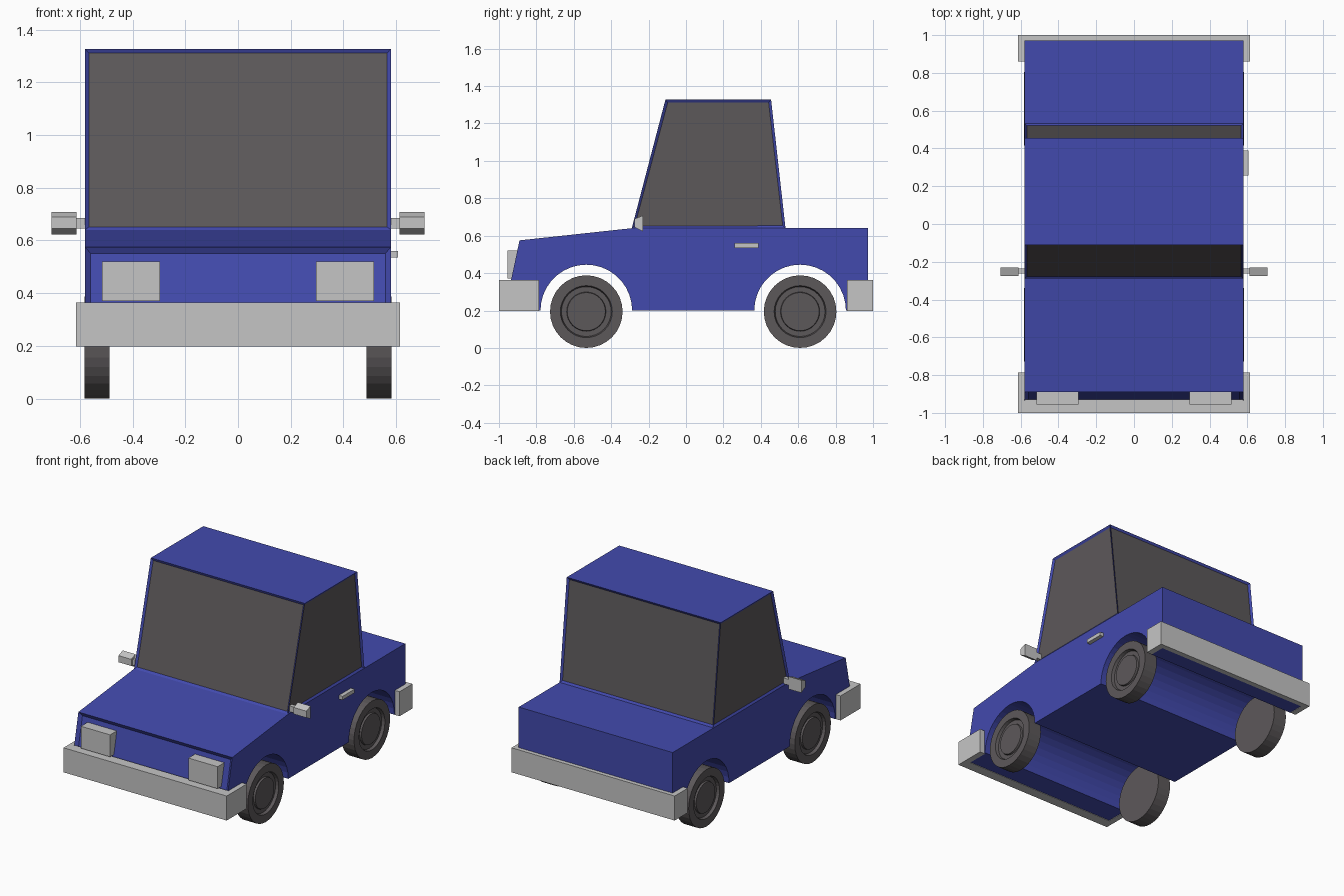
import bpy, bmesh, math
from mathutils import Vector

if "Cube" in bpy.data.objects:
    bpy.data.objects.remove(bpy.data.objects["Cube"])


def material(name, rgb):
    m = bpy.data.materials.new(name)
    m.diffuse_color = (*rgb, 1)
    m.use_nodes = True
    m.node_tree.nodes["Principled BSDF"].inputs["Base Color"].default_value = m.diffuse_color
    return m


BLUE = material("blue paint", (0.055, 0.068, 0.42))
DARK = material("dark grey", (0.108, 0.098, 0.102))
LIGHT = material("light grey", (0.56, 0.56, 0.56))


def finish(bm, name, *mats):
    bmesh.ops.recalc_face_normals(bm, faces=bm.faces)
    me = bpy.data.meshes.new(name)
    bm.to_mesh(me)
    bm.free()
    for m in mats:
        me.materials.append(m)
    ob = bpy.data.objects.new(name, me)
    bpy.context.collection.objects.link(ob)
    return ob


def prism(points, place, a, b):
    """Extrude a 2D outline between a and b; place maps (u, v, w) to xyz."""
    bm = bmesh.new()
    base = [bm.verts.new(place(u, v, a)) for u, v in points]
    top = [bm.verts.new(place(u, v, b)) for u, v in points]
    bm.faces.new(base)
    bm.faces.new(top)
    n = len(points)
    for i in range(n):
        j = (i + 1) % n
        bm.faces.new((base[i], base[j], top[j], top[i]))
    bmesh.ops.recalc_face_normals(bm, faces=bm.faces)
    return bm


def side(u, v, w):      # outline in y, z
    return (w, u, v)


def plan(u, v, w):      # outline in x, y
    return (u, v, w)


def box(name, x, y, z, mat):
    rect = [(y[0], z[0]), (y[1], z[0]), (y[1], z[1]), (y[0], z[1])]
    return finish(prism(rect, side, *x), name, mat)


def arch(cy, r=0.245, n=18):
    return [(cy - r * math.cos(math.pi * i / n), 0.2 + r * math.sin(math.pi * i / n))
            for i in range(n + 1)]


FRONT_AXLE, REAR_AXLE, HALF = -0.533, 0.61, 0.58

# Lower body with open wheel arches and a recessed front panel
outline = ([(-0.97, 0.2)] + arch(FRONT_AXLE) + arch(REAR_AXLE) +
           [(0.972, 0.2), (0.972, 0.64), (-0.29, 0.64), (-0.89, 0.575)])
bm = prism(outline, side, -HALF, HALF)
nose = [f for f in bm.faces if f.normal.y < -0.9 and f.calc_center_median().y < -0.9]
bmesh.ops.inset_individual(bm, faces=nose, thickness=0.03, depth=-0.018)
finish(bm, "body", BLUE)

# Cabin with recessed windows on all four sides
bm = prism([(-0.29, 0.64), (0.532, 0.64), (0.455, 1.327), (-0.11, 1.327)], side, -HALF, HALF)
panes = [f for f in bm.faces if abs(f.normal.z) < 0.5]
bmesh.ops.delete(bm, geom=[f for f in bm.faces if f.normal.z < -0.5], context='FACES_ONLY')
bmesh.ops.inset_individual(bm, faces=panes, thickness=0.02, depth=-0.01)
for f in panes:
    f.material_index = 1
finish(bm, "cabin", BLUE, DARK)

# Wrap-around bumpers
for name, s, end, inner, tip in (("front_bumper", -1, 1.0, 0.93, 0.785),
                                 ("rear_bumper", 1, 1.0, 0.965, 0.86)):
    u = [(-0.615, tip), (-0.615, end), (0.615, end), (0.615, tip),
         (0.575, tip), (0.575, inner), (-0.575, inner), (-0.575, tip)]
    finish(prism([(x, s * y) for x, y in u], plan, 0.197, 0.364), name, LIGHT)

# Headlights and wing mirrors, one per side
for s, label in ((1, "right"), (-1, "left")):
    box(label + "_headlight", (s * 0.295, s * 0.515), (-0.955, -0.88), (0.37, 0.52), LIGHT)
    box(label + "_mirror_stem", (s * 0.56, s * 0.62), (-0.262, -0.235), (0.645, 0.685), LIGHT)
    head = [(-0.275, 0.645), (-0.23, 0.622), (-0.23, 0.708), (-0.275, 0.69)]
    finish(prism(head, side, s * 0.612, s * 0.708), label + "_mirror_head", LIGHT)

# Door handle, right side only
box("door_handle", (0.575, 0.607), (0.258, 0.388), (0.535, 0.56), LIGHT)

# Wheels: a disc with a grooved outer face
R = 0.194
for s, label in ((1, "right"), (-1, "left")):
    for cy, end in ((FRONT_AXLE, "front"), (REAR_AXLE, "rear")):
        ring = [(cy + R * math.cos(math.tau * i / 32), R + R * math.sin(math.tau * i / 32))
                for i in range(32)]
        bm = prism(ring, side, s * 0.487, s * 0.583)
        hub = [f for f in bm.faces if f.normal.x * s > 0.9]
        for thick, depth in ((0.055, 0), (0.006, -0.02), (0.028, 0), (0.003, 0.012)):
            bmesh.ops.inset_region(bm, faces=hub, thickness=thick, depth=depth)
        finish(bm, end + "_" + label + "_wheel", DARK)
